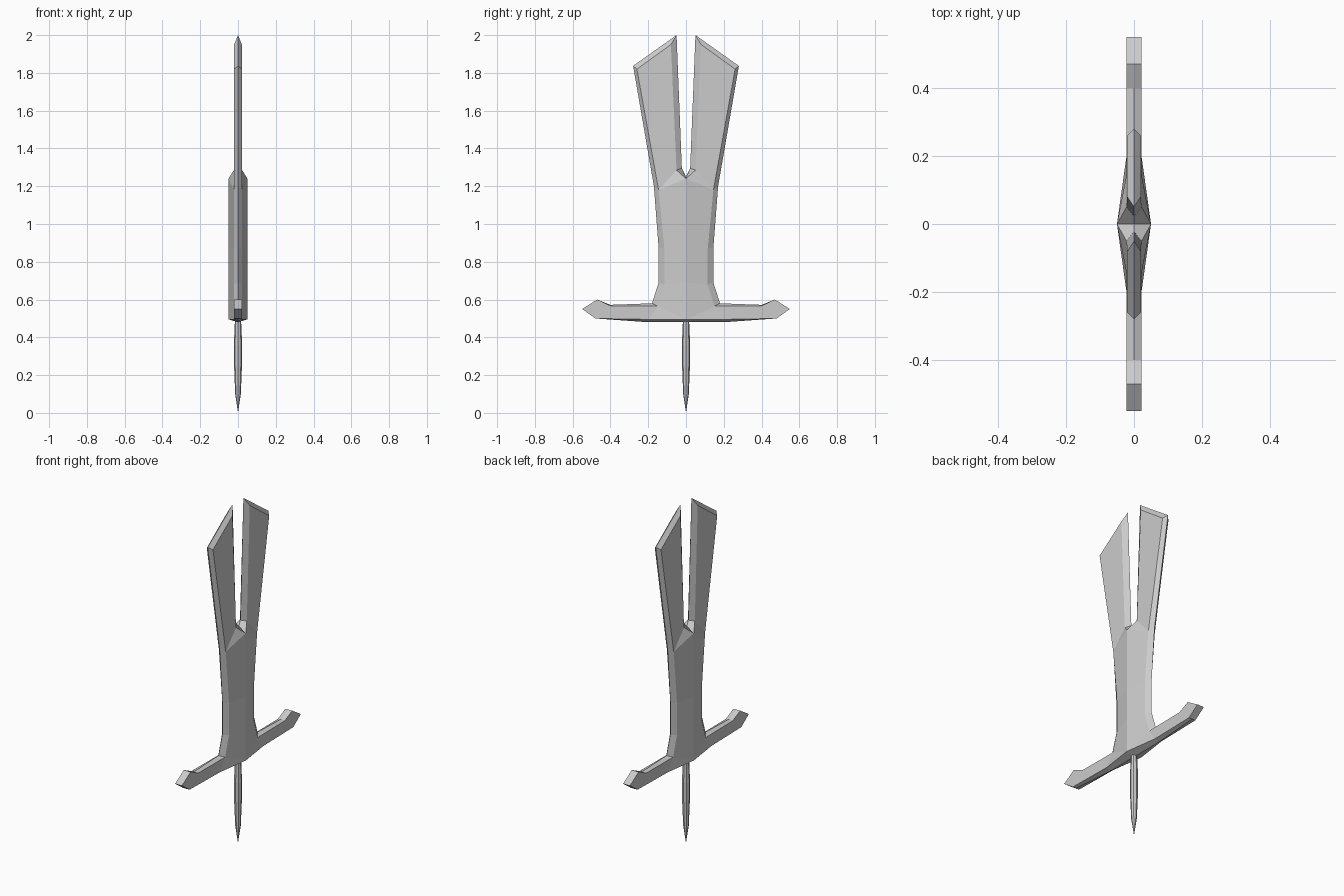
import bpy, bmesh, math

if "Cube" in bpy.data.objects:
    bpy.data.objects.remove(bpy.data.objects["Cube"])

W = 0.022  # half thickness of the flat parts


def quarter_part(name, points, faces):
    """Mesh from one named-point quarter, mirrored across x and y."""
    bm = bmesh.new()
    for sx in (1, -1):
        for sy in (1, -1):
            v = {k: bm.verts.new((sx * x, sy * y, z)) for k, (x, y, z) in points.items()}
            for f in faces:
                bm.faces.new([v[k] for k in f.split()])
    bmesh.ops.remove_doubles(bm, verts=bm.verts, dist=0.0005)
    bmesh.ops.recalc_face_normals(bm, faces=bm.faces)
    me = bpy.data.meshes.new(name)
    bm.to_mesh(me)
    bm.free()
    ob = bpy.data.objects.new(name, me)
    bpy.context.collection.objects.link(ob)
    return ob


# Sword body: R centre ridge, B bevel line, E outer edge, I/N slot bevel and slot edge, V slot floor
# G/H, lower-case letters: guard side outline (s) and guard centre outline (c)
pts = {
    "R0": (.05, 0, .495), "B0": (W, .15, .565), "E0": (0, .18, .58),
    "R1": (.05, 0, .69), "B1": (W, .115, .68), "E1": (0, .145, .69),
    "R2": (.05, 0, .87), "B2": (W, .115, .87), "E2": (0, .145, .875),
    "R3": (.05, 0, 1.24), "B3": (W, .145, 1.18), "E3": (0, .17, 1.2),
    "B4": (.02, .26, 1.82), "E4": (0, .28, 1.837),
    "I3": (W, .05, 1.285), "I4": (.02, .08, 1.95),
    "N3": (0, .022, 1.295), "N4": (0, .05, 2.0), "V": (0, 0, 1.25),
}
faces = ["R0 B0 B1 R1", "B0 E0 E1 B1"]
for i in (1, 2):
    faces += [f"R{i} B{i} B{i+1} R{i+1}", f"B{i} E{i} E{i+1} B{i+1}"]
faces += ["R3 B3 I3", "I3 B3 B4 I4", "B3 E3 E4 B4",   # prongs
          "B4 E4 N4 I4", "I3 I4 N4 N3", "R3 I3 N3 V"]  # tips and slot

# Crossguard arms with the flared underside joining the ridge
side = [(.15, .565), (.4, .567), (.47, .6), (.55, .55), (.48, .5), (.2, .495)]
core = [(.18, .58), (.4, .572), (.47, .6), (.55, .55), (.48, .5), (.2, .48)]
for i, ((y, z), (cy, cz)) in enumerate(zip(side, core)):
    pts[f"s{i}"] = (W, y, z)
    pts[f"c{i}"] = (0, cy, cz)
pts["C"] = (0, 0, .48)
faces += ["s0 s1 s4 s5", "s1 s2 s3 s4", "R0 s5 s0", "R0 s5 c5 C"]
faces += [f"s{i} s{i+1} c{i+1} c{i}" for i in range(5)]
quarter_part("blade_and_guard", pts, faces)

# Handle: faceted spindle tapering to a point
bm = bmesh.new()
sides = 8
rings = []
for z, r in [(.1, .015), (.25, .021), (.36, .022), (.5, .016)]:
    rings.append([bm.verts.new((r * math.cos(2 * math.pi * k / sides),
                                r * math.sin(2 * math.pi * k / sides), z)) for k in range(sides)])
tip = bm.verts.new((0, 0, 0))
for k in range(sides):
    n = (k + 1) % sides
    bm.faces.new((tip, rings[0][n], rings[0][k]))
    for a, b in zip(rings, rings[1:]):
        bm.faces.new((a[k], a[n], b[n], b[k]))
bm.faces.new(rings[-1])
bmesh.ops.recalc_face_normals(bm, faces=bm.faces)
me = bpy.data.meshes.new("handle")
bm.to_mesh(me)
bm.free()
bpy.context.collection.objects.link(bpy.data.objects.new("handle", me))
